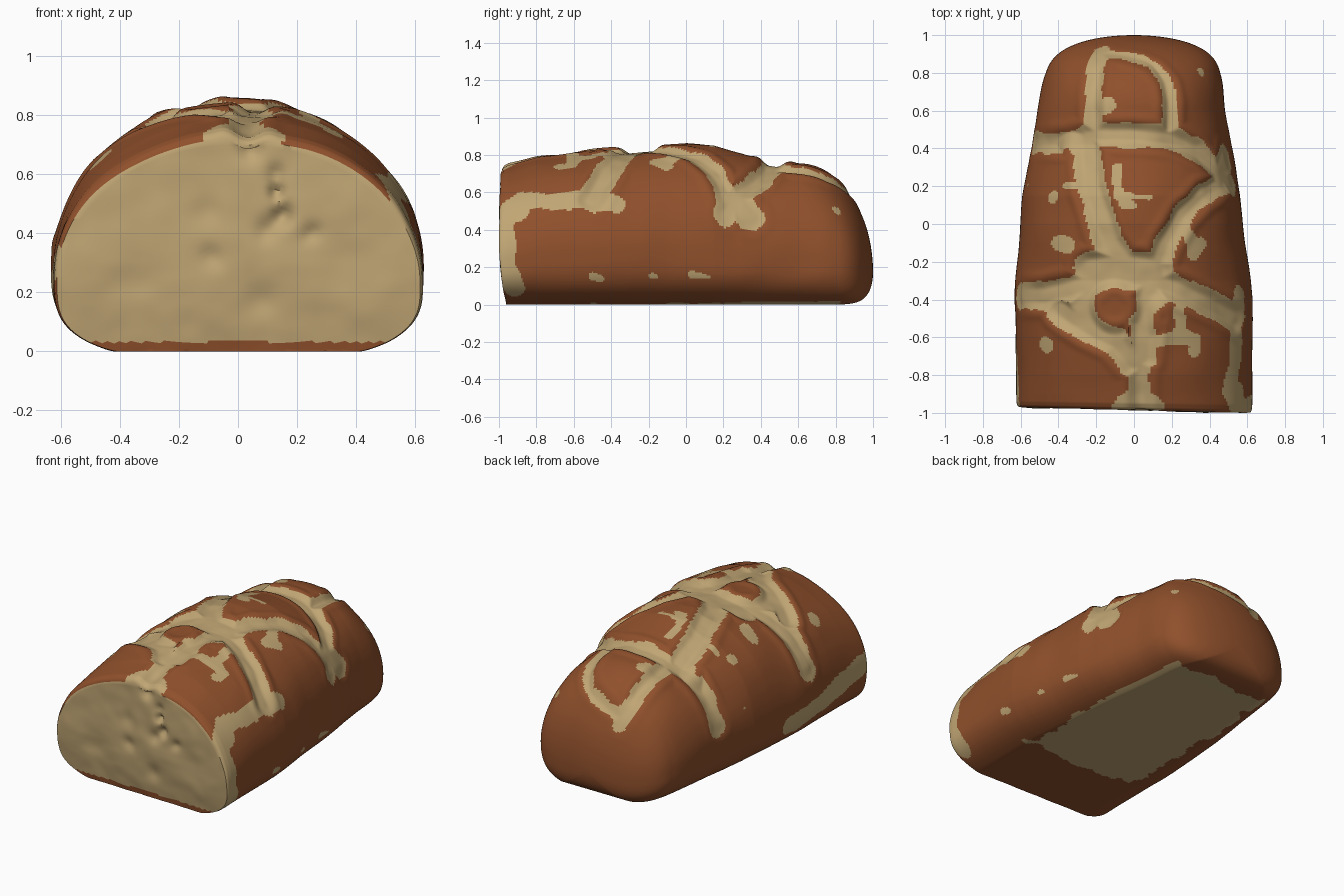
import bpy, bmesh, math
from mathutils import Vector, noise

if "Cube" in bpy.data.objects:
    bpy.data.objects.remove(bpy.data.objects["Cube"])

def material(name, rgb):
    m = bpy.data.materials.new(name)
    m.diffuse_color = (*rgb, 1)
    m.use_nodes = True
    m.node_tree.nodes["Principled BSDF"].inputs["Base Color"].default_value = m.diffuse_color
    return m

crust = material("brown_crust", (0.28, 0.081, 0.025))
crumb = material("cream_crumb", (0.53, 0.38, 0.175))

# Loaf outline: y, half width, top height
OUT = [(-.985, .615, .715), (-.975, .622, .735), (-.95, .625, .75), (-.8, .625, .79),
       (-.6, .627, .825), (-.4, .628, .838), (-.3, .62, .832), (-.15, .605, .848), (0, .59, .858),
       (.15, .575, .848), (.3, .55, .808), (.42, .525, .77), (.6, .498, .755), (.8, .47, .755), (1, .465, .75)]

def section(y):
    """half width, bottom, widest height, top at y"""
    for a, b in zip(OUT, OUT[1:]):
        if y <= b[0]:
            k = (y - a[0]) / (b[0] - a[0])
            w, h = a[1] + k * (b[1] - a[1]), a[2] + k * (b[2] - a[2])
            break
    z0 = 0.0
    if y > .6:                                   # rounded back end
        t = min((y - .6) / .4, .9999)
        w *= math.sqrt(1 - t ** 4.5)
        h = .17 + (h - .17) * math.sqrt(1 - t * t)
        z0 = .17 * (1 - math.sqrt(1 - t ** 8))
    return w, z0, z0 + .33 * (h - z0), h

def on_top(p):
    if len(p) == 3:
        return Vector(p)
    w, z0, zc, h = section(p[1])
    return Vector((p[0], p[1], zc + (h - zc) * math.sqrt(max(0, 1 - (p[0] / w) ** 2))))

# Splits in the crust: radius and path seen from above (third number = height on the sides)
SPLITS = [
    (.05, [(-.17, .92), (-.2, .75), (-.2, .5)]),
    (.04, [(-.15, .9), (0, .88), (.1, .84), (.18, .75), (.2, .65), (.2, .5)]),
    (.065, [(-.51, .42), (-.35, .43), (-.2, .47), (0, .47), (.2, .45), (.35, .38), (.46, .27), (.53, .22, .48)]),
    (.078, [(-.24, .45), (-.22, .2), (-.17, .05), (-.12, -.1), (-.03, -.22)]),
    (.06, [(.54, .38, .47), (.48, .22), (.38, .16), (.27, .05), (.18, -.1), (.13, -.22)]),
    (.085, [(.47, .25), (.5, .34)]),
    (.11, [(.1, -.26), (-.05, -.24), (-.22, -.26)]),
    (.075, [(-.2, -.3), (-.35, -.35), (-.48, -.38), (-.59, -.38)]),
    (.075, [(-.4, -.45), (-.25, -.55), (-.1, -.62), (0, -.73)]),
    (.08, [(-.2, -.32), (-.28, -.45), (-.1, -.6)]),
    (.08, [(.1, -.3), (.06, -.5), (.04, -.7)]),
    (.055, [(.04, -.7), (.03, -.85), (.03, -.99)]),
    (.07, [(.12, -.3), (.27, -.36), (.42, -.43), (.54, -.5)]),
]
# Crust islands inside the splits: x, y, radius x, radius y
ISLANDS = [(.01, .69, .14, .15), (-.1, -.44, .11, .11), (.16, -.5, .055, .085),
           (.1, .25, .2, .12), (-.34, .32, .035, .12)]
# Crumb patches that are not sunken: radius and path
SPOTS = [
    (.055, [(.55, -.38, .54), (.54, -.55), (.53, -.75), (.5, -.88), (.55, -.97)]),
    (.06, [(.56, -.9, .52), (.62, -.965, .45), (.63, -.965, .2), (.58, -.92, .08)]),
    (.07, [(-.04, -.97), (.08, -.97)]),
    (.035, [(.1, -.62), (.22, -.6), (.33, -.61), (.32, -.68)]), (.03, [(.24, -.45), (.24, -.6)]),
    (.025, [(-.08, .3), (-.07, .15), (.09, .14)]), (.03, [(-.04, .11), (.0, .1)]),
    (.035, [(-.41, .14)]), (.045, [(-.39, -.1), (-.33, -.11)]), (.045, [(-.46, -.64)]),
    (.035, [(.31, -.08), (.32, -.16), (.37, -.1)]), (.027, [(.36, .8)]), (.02, [(-.35, .2), (-.25, .2)]),
    (.04, [(-.13, .62)]),
    (.02, [(.62, -.5, .15), (.62, -.46, .14)]), (.022, [(.6, -.18, .15), (.6, -.1, .12)]),
    (.02, [(.58, .03, .16), (.58, .12, .14)]), (.02, [(.58, 0, .53)]),
    (.068, [(-.63, -.95, .3), (-.63, -.7, .26), (-.62, -.5, .22), (-.6, -.2, .17)]),
    (.03, [(-.52, .2, .42)]),
]

def prepare(paths):
    out = []
    for r, pts in paths:
        q = [on_top(p) for p in pts]
        if len(q) == 1:
            q.append(q[0] + Vector((.005, .005, 0)))
        for a, b in zip(q, q[1:]):
            out.append((r, a, b - a, (b - a).length_squared))
    return out

split_segs, spot_segs = prepare(SPLITS), prepare(SPOTS)

def reach(p, segs):
    best = -.2
    for r, a, d, l2 in segs:
        if abs(p.y - a.y) > .45:
            continue
        v = p - a
        k = min(1, max(0, v.dot(d) / l2))
        best = max(best, r - (v - d * k).length)
    return best

def crumb_field(p):
    """positive where crumb shows; also the depth of the split"""
    wob = noise.noise(p * 9) * .022 + noise.noise(p * 20) * .01
    s = reach(p, split_segs)
    f = s + wob
    if p.z > .35:
        for x, y, rx, ry in ISLANDS:
            d = math.hypot((p.x - x) / rx, (p.y - y) / ry) - 1
            f = min(f, d * min(rx, ry) + wob)
            s = min(s, d * min(rx, ry))
    f = max(f, reach(p, spot_segs) + wob * .7)
    if p.z < .02:                                # pale underside
        f = max(f, min(p.x + .36, .41 - p.x, p.y + .48, .8 - p.y) + wob * 3)
    return f, s

# Hollows in the cut face: x, z, radius, depth
HOLES = [(.13, .54, .025, .035), (.15, .46, .035, .04), (.1, .41, .04, .02), (.25, .4, .03, .015),
         (.08, .17, .06, .018), (-.09, .32, .04, .015), (.04, .68, .035, .025), (-.1, .47, .05, .01),
         (-.35, .25, .08, .008), (.35, .3, .09, .008), (.13, .6, .03, .02)]

N, CAP = 264, 28
rows = [(-.985, i / CAP) for i in range(1, CAP + 1)]
rows += [(-.985 + .035 * i / 6, 1) for i in range(1, 7)]
rows += [(-.95 + 1.55 * i / 205, 1) for i in range(1, 206)]
rows += [(.6 + .4 * math.sin(i / 60 * math.pi / 2), 1) for i in range(1, 60)]

bm = bmesh.new()
grid, field = [], {}
for ri, (y, scale) in enumerate(rows):
    w, z0, zc, h = section(y)
    ring = []
    for j in range(N):
        a = 2 * math.pi * j / N
        c, s = math.cos(a), math.sin(a)
        n = 2.05 if s >= 0 else 3.0
        r = (abs(c) ** n + abs(s) ** n) ** (-1 / n)
        x = w * c * r * scale
        z = zc + s * r * scale * ((h - zc) if s >= 0 else (zc - z0) * 1.13)
        p = Vector((x, y, max(z, z0)))
        f, depth = crumb_field(p) if scale == 1 else (1, 0)
        k = min(1, max(0, (depth + .015) / .06))
        k = k * k * (3 - 2 * k)
        # sunken splits with a lifted lip, plus a hand-made unevenness
        out = -.026 * k + .007 * math.exp(-((depth + .03) / .025) ** 2)
        out *= min(1, max(.3, (p.z - .4) / .25))
        out += .008 * noise.noise(p * 4) + .005 * noise.noise(p * 11) * k
        q = p.copy()
        if scale == 1 and p.z > .06:
            q += Vector((p.x, 0, p.z - .25)).normalized() * out * min(1, (p.z - .06) / .1)
        q.x -= .012 * min(1, max(0, (y + .5) / .4)) * min(1, max(0, (1 - y) / .4))
        if y < -.9:
            fade = min(1, (-.9 - y) / .08)
            q.y += fade * (.035 * max(0, 1 - p.z / .3) ** 1.5 - .015 * p.x / .6)
            if ri < CAP:
                q.y += .010 * noise.noise(p * 5) * (1 - scale ** 6) + .003 * noise.noise(p * 12)
                for hx, hz, hr, hd in HOLES:
                    q.y += hd * math.exp(-((p.x - hx) ** 2 + (p.z - hz) ** 2) / hr ** 2)
        vert = bm.verts.new(q)
        field[vert] = f
        ring.append(vert)
    grid.append(ring)

# Skin the rings: cut face is crumb, the rest follows the crumb field
for i in range(len(grid) - 1):
    for j in range(N):
        k = (j + 1) % N
        face = bm.faces.new((grid[i][j], grid[i][k], grid[i + 1][k], grid[i + 1][j]))
        if i < CAP - 1:
            face.material_index = 1 if face.calc_center_median().z > .032 else 0
        else:
            face.material_index = 1 if sum(field[v] for v in face.verts) > 0 else 0
# Close both ends
bm.faces.new(grid[0]).material_index = 1
bm.faces.new(grid[-1])
bmesh.ops.recalc_face_normals(bm, faces=bm.faces)

mesh = bpy.data.meshes.new("bread_loaf")
bm.to_mesh(mesh)
bm.free()
mesh.materials.append(crust)
mesh.materials.append(crumb)
loaf = bpy.data.objects.new("bread_loaf", mesh)
bpy.context.collection.objects.link(loaf)
bpy.context.view_layer.objects.active = loaf
loaf.select_set(True)
bpy.ops.object.shade_smooth_by_angle(angle=math.radians(40))
